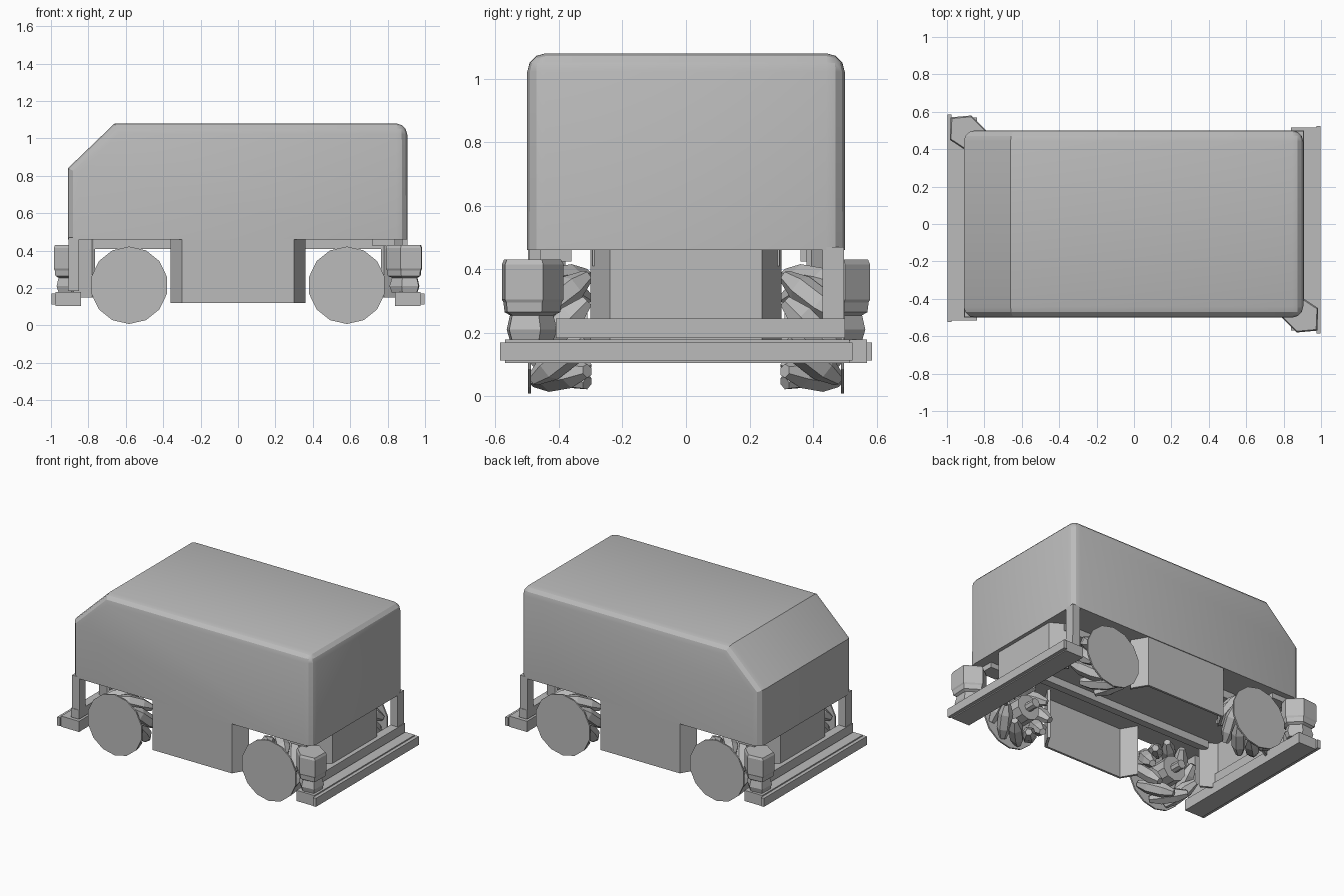
import bpy, bmesh
from math import pi, sin, cos
from mathutils import Vector, Matrix

cube = bpy.data.objects.get("Cube")
if cube:
    bpy.data.objects.remove(cube, do_unlink=True)

grey = bpy.data.materials.new("plain grey")
grey.use_nodes = True
COLOUR = (0.5, 0.5, 0.5, 1)
grey.diffuse_color = COLOUR
grey.node_tree.nodes["Principled BSDF"].inputs["Base Color"].default_value = COLOUR


def finish(name, bm):
    bmesh.ops.recalc_face_normals(bm, faces=bm.faces)
    mesh = bpy.data.meshes.new(name)
    bm.to_mesh(mesh)
    bm.free()
    mesh.materials.append(grey)
    obj = bpy.data.objects.new(name, mesh)
    bpy.context.collection.objects.link(obj)
    return obj


def add_box(bm, xs, ys, zs):
    size = Matrix.Diagonal((xs[1] - xs[0], ys[1] - ys[0], zs[1] - zs[0], 1))
    mid = Matrix.Translation((sum(xs) / 2, sum(ys) / 2, sum(zs) / 2))
    bmesh.ops.create_cube(bm, size=1, matrix=mid @ size)


def box(name, xs, ys, zs, turn=1):
    """Box; turn=-1 gives the copy rotated half a turn about z."""
    bm = bmesh.new()
    add_box(bm, xs, ys, zs)
    bm.transform(Matrix.Diagonal((turn, turn, 1, 1)))
    return finish(name, bm)


def loft(bm, rings):
    """Closed solid through rings of points."""
    rows = [[bm.verts.new(p) for p in ring] for ring in rings]
    n = len(rows[0])
    for a, b in zip(rows, rows[1:]):
        for i in range(n):
            j = (i + 1) % n
            bm.faces.new((a[i], a[j], b[j], b[i]))
    bm.faces.new(rows[0])
    bm.faces.new(rows[-1])


# Upper shell: sloped end, rounded edges except round the underside
bm = bmesh.new()
profile = [(-0.91, 0.46), (0.905, 0.46), (0.905, 1.08), (-0.66, 1.08), (-0.91, 0.84)]
loft(bm, [[(x, y, z) for x, z in profile] for y in (-0.5, 0.5)])
edges = [e for e in bm.edges
         if max(v.co.z for v in e.verts) > 0.47
         and not (abs(e.verts[0].co.y - e.verts[1].co.y) > 0.5
                  and e.verts[0].co.x < -0.5)]
bmesh.ops.bevel(bm, geom=edges, offset=0.058, segments=3, profile=0.5, affect='EDGES')
shell = finish("body_shell", bm)
bpy.context.view_layer.objects.active = shell
shell.select_set(True)
bpy.ops.object.shade_smooth_by_angle(angle=pi / 7)
shell.select_set(False)


# Folded skirts: a flat panel with slanted returns at both edges
def skirt(name, half, fold, out, depth, low, angle):
    path = [(-fold, out - depth), (-half, out), (half, out), (fold, out - depth)]
    thick = [(x * 0.97, d - 0.015) for x, d in reversed(path)]
    bm = bmesh.new()
    loft(bm, [[(x, -d, z) for x, d in path + thick] for z in (low, 0.47)])
    bm.transform(Matrix.Rotation(angle, 4, 'Z'))
    return finish(name, bm)


skirt("front_skirt", 0.30, 0.36, 0.495, 0.1, 0.12, 0)
skirt("back_skirt", 0.30, 0.36, 0.495, 0.1, 0.12, pi)
skirt("left_end_skirt", 0.24, 0.30, 0.88, 0.1, 0.15, pi / 2)
skirt("right_end_skirt", 0.24, 0.30, 0.88, 0.1, 0.15, -pi / 2)

# Chassis rails under the deck
for side, y in (("front", -0.27), ("back", 0.27)):
    box(side + "_chassis_rail", (-0.8, 0.8), (y - 0.025, y + 0.025), (0.41, 0.465))


# Wheels: outer disc, hub and slanted barrel rollers
def wheel(name, sx, sy):
    bm = bmesh.new()
    around_y = Matrix.Rotation(pi / 2, 4, 'X')

    def drum(radius, y, depth, sides):
        bmesh.ops.create_cone(bm, cap_ends=True, segments=sides, radius1=radius,
                              radius2=radius, depth=depth,
                              matrix=Matrix.Translation((0, y, 0)) @ around_y)

    drum(0.207, 0.493, 0.01, 14)
    drum(0.085, 0.40, 0.18, 10)
    drum(0.03, 0.30, 0.12, 8)
    count = 9
    for k in range(count):
        place = (Matrix.Rotation(2 * pi * k / count, 4, 'Y')
                 @ Matrix.Translation((0.152, 0.396, 0))
                 @ Matrix.Rotation(pi / 4, 4, 'X'))
        stations = [(-0.12, 0.022), (-0.05, 0.046), (0.05, 0.046), (0.12, 0.022)]
        loft(bm, [[place @ Vector((r * cos(i * pi / 3), r * sin(i * pi / 3), t))
                   for i in range(6)] for t, r in stations])
    bm.transform(Matrix.Translation((sx * 0.582, 0, 0.215))
                 @ Matrix.Diagonal((sx, sy, 1, 1)))
    return finish(name, bm)


for sx, a in ((1, "left"), (-1, "right")):
    for sy, b in ((-1, "front"), (1, "back")):
        wheel(f"{b}_{a}_wheel", sx, sy)

# Bumpers, hanger posts and corner scanners, repeated by a half turn
for turn, side in ((1, "left"), (-1, "right")):
    box(side + "_bumper_beam", (0.84, 0.975), (-0.57, 0.515), (0.105, 0.178), turn)
    box(side + "_bumper_strip", (0.975, 0.998), (-0.585, 0.525), (0.112, 0.17), turn)
    box(side + "_cross_bar", (0.85, 0.91), (-0.41, 0.5), (0.183, 0.245), turn)
    box(side + "_hanger_post", (0.85, 0.905), (0.43, 0.497), (0.24, 0.47), turn)
    box(side + "_scanner_bracket", (0.72, 0.84), (-0.46, -0.36), (0.425, 0.465), turn)

    # Scanner: wide foot, narrow waist and cut-corner head
    def ring(z, grow, cx=0.9, cy=-0.495):
        pts = [(0.98, -0.57), (0.985, -0.45), (0.885, -0.385),
               (0.80, -0.45), (0.79, -0.50), (0.87, -0.58)]
        return [(turn * (cx + (x - cx) * grow), turn * (cy + (y - cy) * grow), z)
                for x, y in pts]

    bm = bmesh.new()
    loft(bm, [ring(0.175, 0.7), ring(0.21, 0.82), ring(0.255, 0.7), ring(0.265, 0.9),
              ring(0.295, 0.94), ring(0.305, 1), ring(0.415, 1), ring(0.43, 0.92)])
    finish(side + "_scanner", bm)
